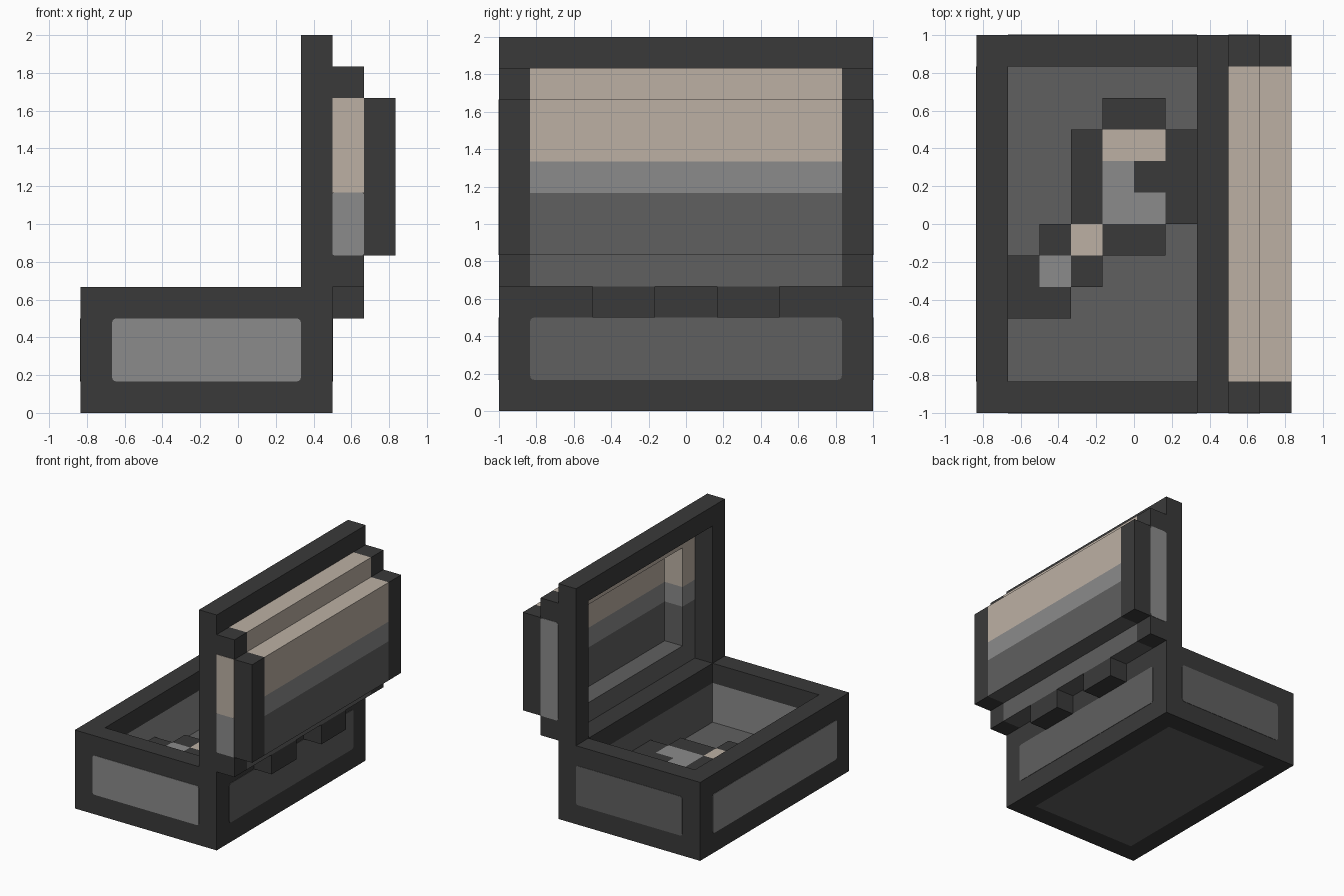
import bpy, bmesh, math
from mathutils import Vector

U = 1 / 6  # one block of the design grid

if "Cube" in bpy.data.objects:
    bpy.data.objects.remove(bpy.data.objects["Cube"], do_unlink=True)


def material(name, rgb):
    m = bpy.data.materials.new(name)
    m.use_nodes = True
    col = (*rgb, 1)
    m.diffuse_color = col
    bsdf = m.node_tree.nodes["Principled BSDF"]
    bsdf.inputs["Base Color"].default_value = col
    bsdf.inputs["Roughness"].default_value = 0.9
    return m


MATS = [material("charcoal", (0.0423, 0.0423, 0.0423)),
        material("mid_grey", (0.117, 0.117, 0.117)),
        material("light_grey", (0.258, 0.258, 0.258)),
        material("beige", (0.503, 0.434, 0.371))]
DARK, MID, LIGHT, BEIGE = range(4)


def finish(name, bm):
    bmesh.ops.recalc_face_normals(bm, faces=bm.faces)
    me = bpy.data.meshes.new(name)
    bm.to_mesh(me)
    bm.free()
    for m in MATS:
        me.materials.append(m)
    ob = bpy.data.objects.new(name, me)
    bpy.context.collection.objects.link(ob)
    return ob


def box_bm(lo, hi):
    bm = bmesh.new()
    bmesh.ops.create_cube(bm, size=1)
    for v in bm.verts:
        v.co = Vector([(a + (c + 0.5) * (b - a)) * U for a, b, c in zip(lo, hi, v.co)])
    return bm


def box(name, lo, hi):
    return finish(name, box_bm(lo, hi))


def cut(bm, axis, pos):
    no = Vector((0, 0, 0))
    no[axis] = 1
    bmesh.ops.bisect_plane(bm, geom=bm.verts[:] + bm.edges[:] + bm.faces[:],
                           plane_co=no * pos * U, plane_no=no)


def paint(bm, rule):
    bm.normal_update()
    for f in bm.faces:
        f.material_index = rule(f.calc_center_median() / U, f.normal)


def plate(name, axis, pos, side, a, z, mat, r=0.022):
    """Thin rounded panel on a wall facing along axis (0 = x, 1 = y)."""
    pts = []
    for i, (s, t) in enumerate([(1, 1), (0, 1), (0, 0), (1, 0)]):
        cx = a[s] * U + (r if s == 0 else -r)
        cz = z[t] * U + (r if t == 0 else -r)
        for k in range(4 if r else 1):
            ang = math.pi / 2 * (i + k / 3)
            pts.append((cx + r * math.cos(ang), cz + r * math.sin(ang)))
    bm = bmesh.new()
    p = pos * U
    verts = [bm.verts.new((p, u, w) if axis == 0 else (u, p, w)) for u, w in pts]
    face = bm.faces.new(verts)
    ext = bmesh.ops.extrude_face_region(bm, geom=[face])
    for v in ext["geom"]:
        if isinstance(v, bmesh.types.BMVert):
            v.co[axis] += side * 0.003
    for f in bm.faces:
        f.material_index = mat
    return finish(name, bm)


# Base tray: block with its top face inset and pushed down to the floor
bm = box_bm((-5, -6, 0), (3, 6, 4))
bm.normal_update()
top = max(bm.faces, key=lambda f: f.normal.z)
bottom = min(bm.faces, key=lambda f: f.normal.z)
bmesh.ops.inset_region(bm, faces=[bottom], thickness=U, use_even_offset=True)
bmesh.ops.inset_region(bm, faces=[top], thickness=U, use_even_offset=True)
ext = bmesh.ops.extrude_face_region(bm, geom=[top])
bmesh.ops.translate(bm, vec=(0, 0, -3 * U),
                    verts=[v for v in ext["geom"] if isinstance(v, bmesh.types.BMVert)])
if top.is_valid:
    bmesh.ops.delete(bm, geom=[top], context='FACES_ONLY')
bmesh.ops.recalc_face_normals(bm, faces=bm.faces)
cut(bm, 2, 3)


def base_rule(c, n):
    inside = -4.1 < c.x < 2.1 and abs(c.y) < 5.1
    if not inside or c.z > 3:
        return DARK
    if abs(n.z) > 0.5:
        return MID
    return LIGHT if n.x > 0.5 or n.y > 0.5 else MID


paint(bm, base_rule)
finish("chest_base", bm)

# Outer wall panels of the base
plate("base_front_panel", 1, -6, -1, (-4, 2), (1, 3), LIGHT)
plate("base_back_panel", 1, 6, 1, (-4, 2), (1, 3), MID)
plate("base_right_panel", 0, -5, -1, (-5, 5), (1, 3), LIGHT)
plate("base_left_panel", 0, 3, 1, (-5, 5), (1, 3), MID)

# Open lid: stepped profile extruded across the depth, then hollowed in two steps
profile = [(2, 4), (4, 4), (4, 5), (5, 5), (5, 10), (4, 10), (4, 11), (3, 11), (3, 12), (2, 12)]
bm = bmesh.new()
face = bm.faces.new([bm.verts.new((x * U, -6 * U, z * U)) for x, z in profile])
ext = bmesh.ops.extrude_face_region(bm, geom=[face])
bmesh.ops.translate(bm, vec=(0, 12 * U, 0),
                    verts=[v for v in ext["geom"] if isinstance(v, bmesh.types.BMVert)])
lid = finish("lid", bm)
for lo, hi in [((1.5, -5, 3.5), (3, 5, 11)), ((1.4, -4, 5), (4, 4, 10))]:
    cutter = box("lid_cutter", lo, hi)
    cutter.hide_render = True
    mod = lid.modifiers.new("hollow", 'BOOLEAN')
    mod.operation = 'DIFFERENCE'
    mod.solver = 'EXACT'
    mod.object = cutter
    bpy.context.view_layer.objects.active = lid
    bpy.ops.object.modifier_apply(modifier=mod.name)
    bpy.data.objects.remove(cutter, do_unlink=True)


# Lid colour bands by height, with a dark frame around them
def lid_rule(c, n):
    if abs(c.y) > 4.99 or c.x < 2.95 or c.z > 11.05:
        return DARK
    return BEIGE if c.z > 8 else LIGHT if c.z > 7 else MID


bm = bmesh.new()
bm.from_mesh(lid.data)
for axis, pos in [(1, -5), (1, 5), (2, 7), (2, 8), (2, 11), (0, 3)]:
    cut(bm, axis, pos)
paint(bm, lid_rule)
bm.to_mesh(lid.data)
bm.free()

# Lid end panels
plate("lid_front_upper_panel", 1, -6, -1, (3, 4), (7, 10), BEIGE, 0)
plate("lid_front_lower_panel", 1, -6, -1, (3, 4), (5, 7), LIGHT, 0.012)
plate("lid_back_panel", 1, 6, 1, (3, 4), (5, 10), LIGHT)

# Hinges
for name, y in (("front_hinge", -3), ("back_hinge", 1)):
    box(name, (3, y, 3), (4, y + 2, 4))

# Blocky item lying on the tray floor, drawn as a small cell map
CELLS = ["...DD.",
         "..DBBD",
         "..DLDD",
         "..DLLD",
         ".DBDD.",
         "DLD...",
         "DD...."]
bm = bmesh.new()
for r, row in enumerate(CELLS):
    for c, ch in enumerate(row):
        if ch != ".":
            x, y = c - 4, 3 - r
            f = bm.faces.new([bm.verts.new(((x + i) * U, (y + j) * U, 2 * U))
                              for i, j in ((0, 0), (1, 0), (1, 1), (0, 1))])
            f.material_index = {"D": DARK, "L": LIGHT, "B": BEIGE}[ch]
bmesh.ops.remove_doubles(bm, verts=bm.verts, dist=0.001)
rim = [e for e in bm.edges if e.is_boundary]
ext = bmesh.ops.extrude_edge_only(bm, edges=rim)
bmesh.ops.translate(bm, vec=(0, 0, -U),
                    verts=[v for v in ext["geom"] if isinstance(v, bmesh.types.BMVert)])
for f in ext["geom"]:
    if isinstance(f, bmesh.types.BMFace):
        f.material_index = DARK
finish("stored_item", bm)
